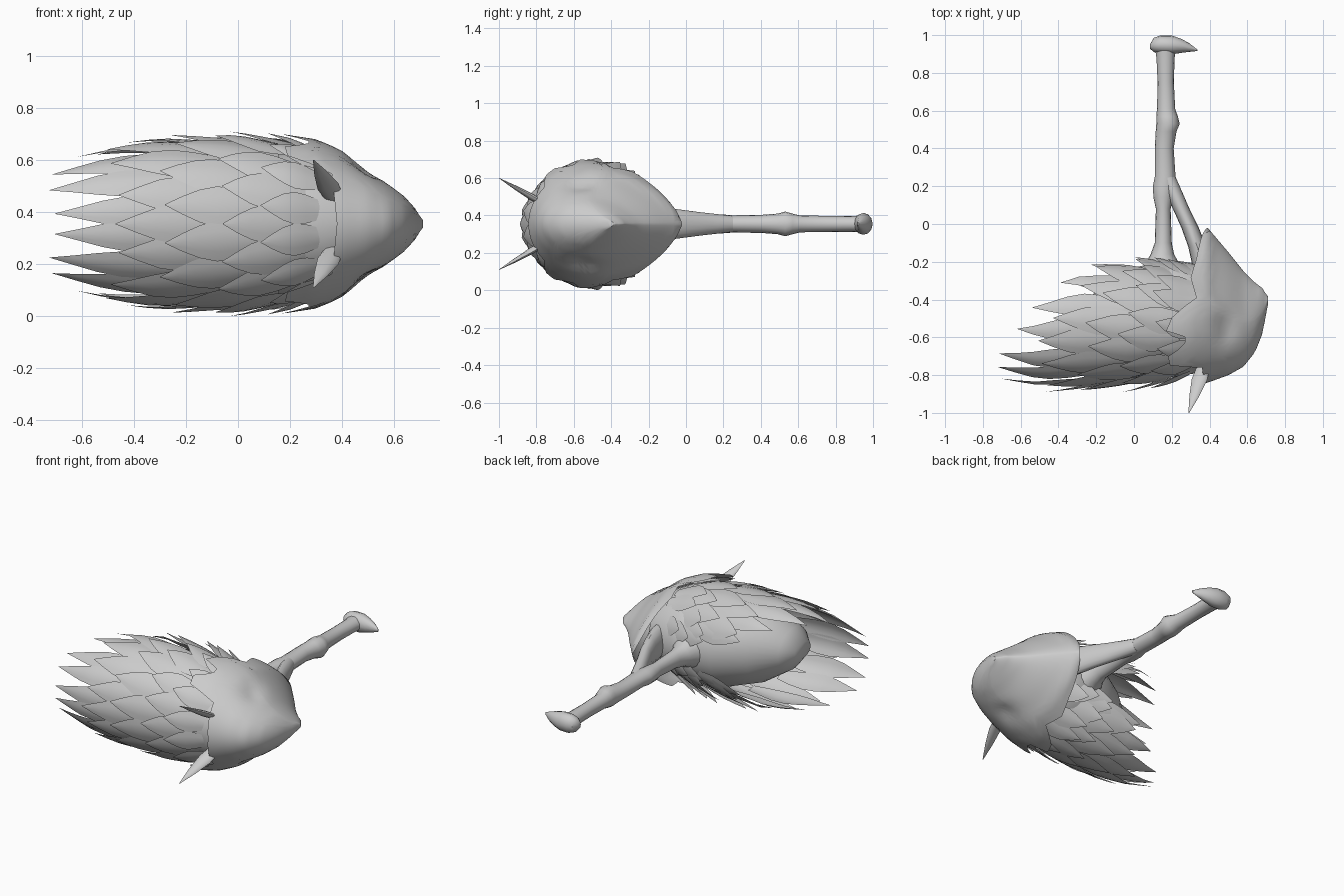
import bpy, bmesh, math, random
from mathutils import Vector

if "Cube" in bpy.data.objects:
    bpy.data.objects.remove(bpy.data.objects["Cube"])

random.seed(4)
ZC = 0.355  # height of the mirror plane

grey = bpy.data.materials.new("plain_grey")
grey.diffuse_color = (0.6, 0.6, 0.6, 1)
grey.use_nodes = True
grey.node_tree.nodes["Principled BSDF"].inputs["Base Color"].default_value = grey.diffuse_color


def lerp_table(table, x):
    """Interpolate rows (key, values...) sorted by rising key."""
    if x <= table[0][0]:
        return table[0][1:]
    for a, b in zip(table, table[1:]):
        if x <= b[0]:
            f = (x - a[0]) / (b[0] - a[0])
            return [p + (q - p) * f for p, q in zip(a[1:], b[1:])]
    return table[-1][1:]


def finish(name, bm, angle=40):
    bmesh.ops.remove_doubles(bm, verts=bm.verts, dist=0.0005)
    bmesh.ops.recalc_face_normals(bm, faces=bm.faces)
    me = bpy.data.meshes.new(name)
    bm.to_mesh(me)
    bm.free()
    me.materials.append(grey)
    ob = bpy.data.objects.new(name, me)
    bpy.context.collection.objects.link(ob)
    bpy.ops.object.select_all(action='DESELECT')
    ob.select_set(True)
    bpy.context.view_layer.objects.active = ob
    bpy.ops.object.shade_smooth_by_angle(angle=math.radians(angle))
    return ob


def add_loft(bm, rings, closed=True, caps=True):
    vs = [[bm.verts.new(p) for p in r] for r in rings]
    n = len(vs[0])
    for a, b in zip(vs, vs[1:]):
        for i in range(n if closed else n - 1):
            j = (i + 1) % n
            bm.faces.new((a[i], a[j], b[j], b[i]))
    if caps:
        bm.faces.new(vs[0])
        bm.faces.new(vs[-1])


def ellipse(c, u, v, n=16):
    c, u, v = Vector(c), Vector(u), Vector(v)
    return [c + u * math.cos(k * math.tau / n) + v * math.sin(k * math.tau / n)
            for k in range(n)]


# Mask: x, back y, front y, half height
MASK = [(0.17, -0.13, -0.87, 0.345), (0.30, -0.05, -0.86, 0.325),
        (0.39, -0.02, -0.84, 0.287), (0.50, -0.15, -0.80, 0.215),
        (0.58, -0.25, -0.755, 0.15), (0.64, -0.31, -0.68, 0.105),
        (0.68, -0.34, -0.58, 0.06), (0.695, -0.365, -0.50, 0.035),
        (0.71, -0.385, -0.42, 0.015)]
# Ragged rim of the mask: angle from the back, x
RIM = [(0, 0.39), (20, 0.36), (45, 0.33), (60, 0.30), (75, 0.33), (85, 0.20),
       (95, 0.17), (105, 0.27), (112, 0.27), (120, 0.18), (130, 0.19),
       (140, 0.36), (180, 0.38)]


def mask_point(x, deg):
    yb, yf, h = lerp_table(MASK, x)
    yc = yb + 0.55 * (yf - yb)
    t = math.radians(deg)
    c, s = math.cos(t), math.sin(t)
    p = 1.5 + max(0, min(0.4, (0.42 - x) * 3)) if c > 0 else 2.0
    reach = (yb - yc) if c > 0 else (yc - yf)
    y = yc + math.copysign(abs(c) ** (2 / p), c) * reach
    z = h * math.copysign(abs(s) ** (2 / p), s)
    # eye hollows
    d2 = ((x - 0.49) / 0.05) ** 2 + ((y + 0.55) / 0.09) ** 2
    z *= 1 - 0.13 * math.exp(-d2)
    return Vector((x, y, ZC + z))


bm = bmesh.new()
rings = []
for k in range(19):
    ring = []
    for i in range(72):
        deg = i * 5
        rim = lerp_table(RIM, min(deg, 360 - deg))[0]
        ring.append(mask_point(0.71 + (rim - 0.71) * (k / 18) ** 1.3, deg))
    rings.append(ring)
add_loft(bm, rings, caps=False)
bm.verts.ensure_lookup_table()
bm.faces.new(bm.verts[:72])  # nose tip
finish("head_mask", bm, 50)

# Inner body under the feathers: x, back y, front y, half height
bm = bmesh.new()
BODY = [(-0.38, -0.54, -0.70, 0.05), (-0.32, -0.46, -0.76, 0.13),
        (-0.18, -0.34, -0.80, 0.22), (0.0, -0.23, -0.81, 0.27),
        (0.2, -0.19, -0.81, 0.28), (0.33, -0.21, -0.79, 0.265),
        (0.45, -0.27, -0.75, 0.20)]
add_loft(bm, [ellipse((x, (a + b) / 2, ZC), (0, (a - b) / 2, 0), (0, 0, h), 32)
              for x, a, b, h in BODY])
finish("inner_body", bm, 60)

# Feathers: x, centre y, radius y, radius z of the swept hull
HULL = [(-0.72, -0.61, 0.21, 0.22), (-0.50, -0.58, 0.28, 0.28),
        (-0.30, -0.54, 0.32, 0.32), (0.0, -0.525, 0.33, 0.335),
        (0.2, -0.52, 0.32, 0.325), (0.4, -0.50, 0.29, 0.285)]
# Furthest feather tip: angle from the front, x
TIPS = [(0, -0.68), (50, -0.73), (75, -0.69), (95, -0.62), (120, -0.45),
        (145, -0.28), (160, -0.08)]


def hull_point(x, ang, lift, sweep):
    cy, ry, rz = lerp_table(HULL, x)
    return Vector((x, cy - math.cos(ang) * ry * lift + sweep,
                   ZC + math.sin(ang) * rz * lift))


def add_feather(bm, ang, tip, length, half, flare):
    widths = (0.5, 0.75, 0.95, 1.0, 0.78, 0.42, 0.02)
    rings = []
    for k, w in enumerate(widths):
        s = k / 6
        lift = 0.89 + (flare - 0.89) * s
        sweep = 0.06 * s * s * abs(math.sin(ang))
        x = tip + length * (1 - s)
        da = w * half / 0.33
        rings.append([hull_point(x, ang + da * e,
                                 lift + 0.02 * w * (1 - abs(e)), sweep)
                      for e in (-1, -0.5, 0, 0.5, 1)])
    add_loft(bm, rings, closed=False, caps=False)


bm = bmesh.new()
# tip reach, length, half width
ROWS = [(1.0, 0.55, 0.07), (0.78, 0.47, 0.08), (0.53, 0.40, 0.08),
        (0.30, 0.33, 0.076), (0.12, 0.26, 0.065)]
for row, (reach, length, half) in enumerate(ROWS):
    for i in range(7):
        deg = (i + (0.5 if row % 2 == 0 else 0.95)) * 23.5
        deg = min(deg + random.uniform(-4, 4), 160)
        end = lerp_table(TIPS, deg)[0]
        tip = 0.2 + reach * (end - 0.2) + random.uniform(-0.02, 0.05)
        size = length * (0.7 if deg > 135 else 1.0)
        size = min(size, 0.37 - tip)
        front = max(0, math.cos(math.radians(deg)))
        flare = 1.06 + (0.06 * front if row else -0.02)
        for side in (-1, 1):
            add_feather(bm, math.radians(deg) * side, tip, size, half, flare)
    if row % 2:
        add_feather(bm, 0, 0.2 + reach * -0.86, length, half, 1.1)
finish("feathers", bm, 60)

# Pointed flat ears
for side, name in ((1, "upper_ear"), (-1, "lower_ear")):
    bm = bmesh.new()
    base = Vector((0.37, -0.75, ZC + 0.10 * side))
    tip = Vector((0.29, -1.0, ZC + 0.245 * side))
    axis = (tip - base).normalized()
    thin = axis.cross(Vector((1, 0, 0.2 * side))).normalized()
    wide = axis.cross(thin)
    add_loft(bm, [ellipse(base.lerp(tip, s), wide * r, thin * r * 0.4, 10)
                  for s, r in ((0, 0.035), (0.3, 0.042), (0.65, 0.026), (1, 0.002))])
    finish(name, bm, 50)

# Handle shaft: y, centre x, half width, half height
SHAFT = [(-0.27, 0.15, 0.12, 0.12), (-0.21, 0.15, 0.09, 0.09),
         (-0.16, 0.15, 0.062, 0.065), (-0.10, 0.155, 0.045, 0.055),
         (0.08, 0.155, 0.039, 0.045),
         (0.14, 0.155, 0.052, 0.05), (0.20, 0.16, 0.06, 0.05),
         (0.25, 0.165, 0.055, 0.046), (0.40, 0.16, 0.05, 0.048),
         (0.49, 0.17, 0.055, 0.055), (0.53, 0.18, 0.062, 0.066),
         (0.57, 0.175, 0.057, 0.055), (0.61, 0.17, 0.048, 0.045),
         (0.75, 0.168, 0.043, 0.043), (0.88, 0.167, 0.048, 0.042),
         (0.94, 0.167, 0.057, 0.045)]
bm = bmesh.new()
add_loft(bm, [ellipse((x, y, ZC), (w, 0, 0), (0, 0, h)) for y, x, w, h in SHAFT])
finish("handle_shaft", bm)

# Brace branching from the shaft to the mask
BRACE = [(0.25, 0.175, 0.045, 0.044), (0.17, 0.21, 0.045, 0.052),
         (0.08, 0.25, 0.044, 0.062), (-0.02, 0.297, 0.046, 0.075),
         (-0.12, 0.335, 0.048, 0.088), (-0.22, 0.365, 0.056, 0.10),
         (-0.32, 0.38, 0.056, 0.10)]
bm = bmesh.new()
add_loft(bm, [ellipse((x, y, ZC), (w, 0, 0), (0, 0, h)) for y, x, w, h in BRACE])
finish("handle_brace", bm)

# Hooked pommel: x, centre y, half depth, half height
POMMEL = [(0.085, 0.94, 0.012, 0.02), (0.105, 0.948, 0.038, 0.045),
          (0.14, 0.95, 0.048, 0.058), (0.20, 0.948, 0.05, 0.058),
          (0.25, 0.943, 0.037, 0.045), (0.29, 0.935, 0.024, 0.03),
          (0.335, 0.92, 0.004, 0.008)]
bm = bmesh.new()
add_loft(bm, [ellipse((x, y, ZC), (0, d, 0), (0, 0, h), 12) for x, y, d, h in POMMEL])
finish("pommel", bm)
